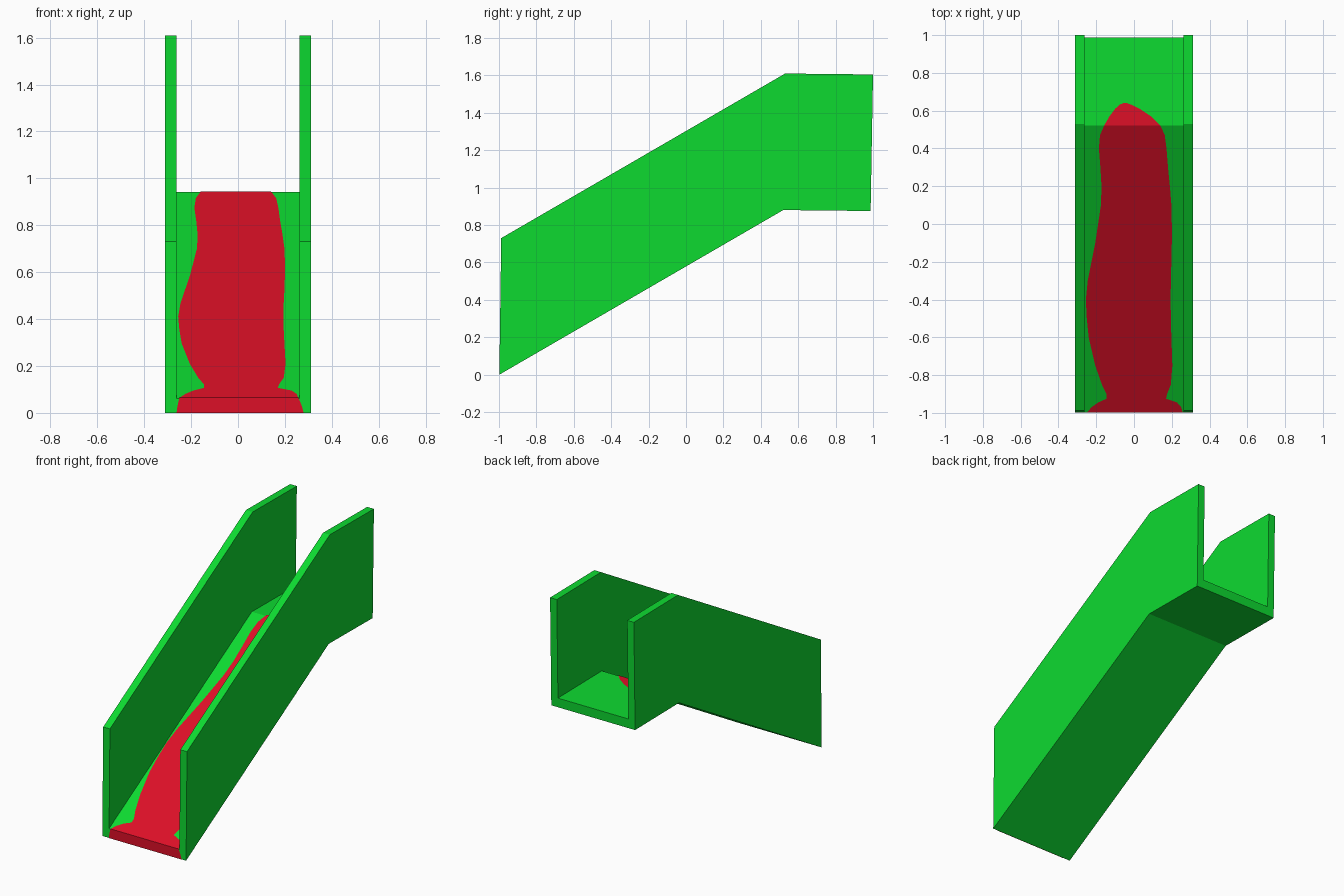
import bpy, bmesh
from mathutils import Vector

if "Cube" in bpy.data.objects:
    bpy.data.objects.remove(bpy.data.objects["Cube"])


def material(name, rgb):
    m = bpy.data.materials.new(name)
    m.diffuse_color = (*rgb, 1)
    m.use_nodes = True
    m.node_tree.nodes["Principled BSDF"].inputs["Base Color"].default_value = m.diffuse_color
    return m


def make_object(name, rows, mat, closed=False):
    """Skin consecutive rows of points; closed rows form a capped tube."""
    bm = bmesh.new()
    vs = [[bm.verts.new(p) for p in row] for row in rows]
    n = len(rows[0])
    for a, b in zip(vs, vs[1:]):
        for i in range(n if closed else n - 1):
            j = (i + 1) % n
            bm.faces.new((a[i], a[j], b[j], b[i]))
    if closed:
        bm.faces.new(vs[0])
        bm.faces.new(vs[-1])
        bmesh.ops.recalc_face_normals(bm, faces=bm.faces)
    me = bpy.data.meshes.new(name)
    bm.to_mesh(me)
    bm.free()
    me.materials.append(mat)
    ob = bpy.data.objects.new(name, me)
    bpy.context.collection.objects.link(ob)
    return ob


green = material("bright_green", (0.004, 0.70, 0.03))
red = material("red", (0.72, 0.005, 0.02))

# U-shaped channel: one cross-section swept through three side-view stations
OUT, INN, FLOOR = 0.312, 0.262, 0.085
section = [(-OUT, 0), (OUT, 0), (OUT, 1), (INN, 1),
           (INN, FLOOR), (-INN, FLOOR), (-INN, 1), (-OUT, 1)]
stations = [((-0.998, 0.0), (-0.988, 0.73)),
            ((0.52, 0.88), (0.53, 1.61)),
            ((0.987, 0.875), (1.0, 1.605))]


def station_point(s, x, t):
    y, z = Vector(s[0]).lerp(Vector(s[1]), t)
    return (x, y, z)


make_object("slide_channel",
            [[station_point(s, x, t) for x, t in section] for s in stations],
            green, closed=True)

# Red streak on the channel floor: (y, left x, right x)
f0, f1, f2 = (station_point(s, 0, FLOOR)[1:] for s in stations)
LIFT = 0.003


def floor_z(y):
    a, b = (f0, f1) if y < f1[0] else (f1, f2)
    return a[1] + (b[1] - a[1]) * (y - a[0]) / (b[0] - a[0]) + LIFT


streak = [(-0.999, -0.25, 0.258), (-0.97, -0.225, 0.25), (-0.945, -0.19, 0.228),
          (-0.925, -0.145, 0.17), (-0.9, -0.145, 0.175), (-0.85, -0.17, 0.195),
          (-0.75, -0.205, 0.203), (-0.6, -0.24, 0.198), (-0.5, -0.25, 0.195),
          (-0.4, -0.255, 0.194), (-0.3, -0.245, 0.195), (-0.2, -0.225, 0.198),
          (-0.1, -0.205, 0.2), (0, -0.19, 0.2), (0.1, -0.175, 0.198),
          (0.2, -0.172, 0.19), (0.3, -0.178, 0.18), (0.4, -0.186, 0.172),
          (0.47, -0.18, 0.163), (f1[0], -0.158, 0.14), (0.57, -0.13, 0.09),
          (0.61, -0.1, 0.03), (0.632, -0.075, -0.015), (0.641, -0.055, -0.04)]
make_object("floor_streak",
            [[(l, y, floor_z(y)), (r, y, floor_z(y))] for y, l, r in streak], red)

# Red patch on the front lip: (z, left x, right x)
lip = [(0, -0.262, 0.28), (0.03, -0.258, 0.272), (0.065, -0.25, 0.258)]
make_object("lip_patch", [[(l, -1.0, z), (r, -1.0, z)] for z, l, r in lip], red)
